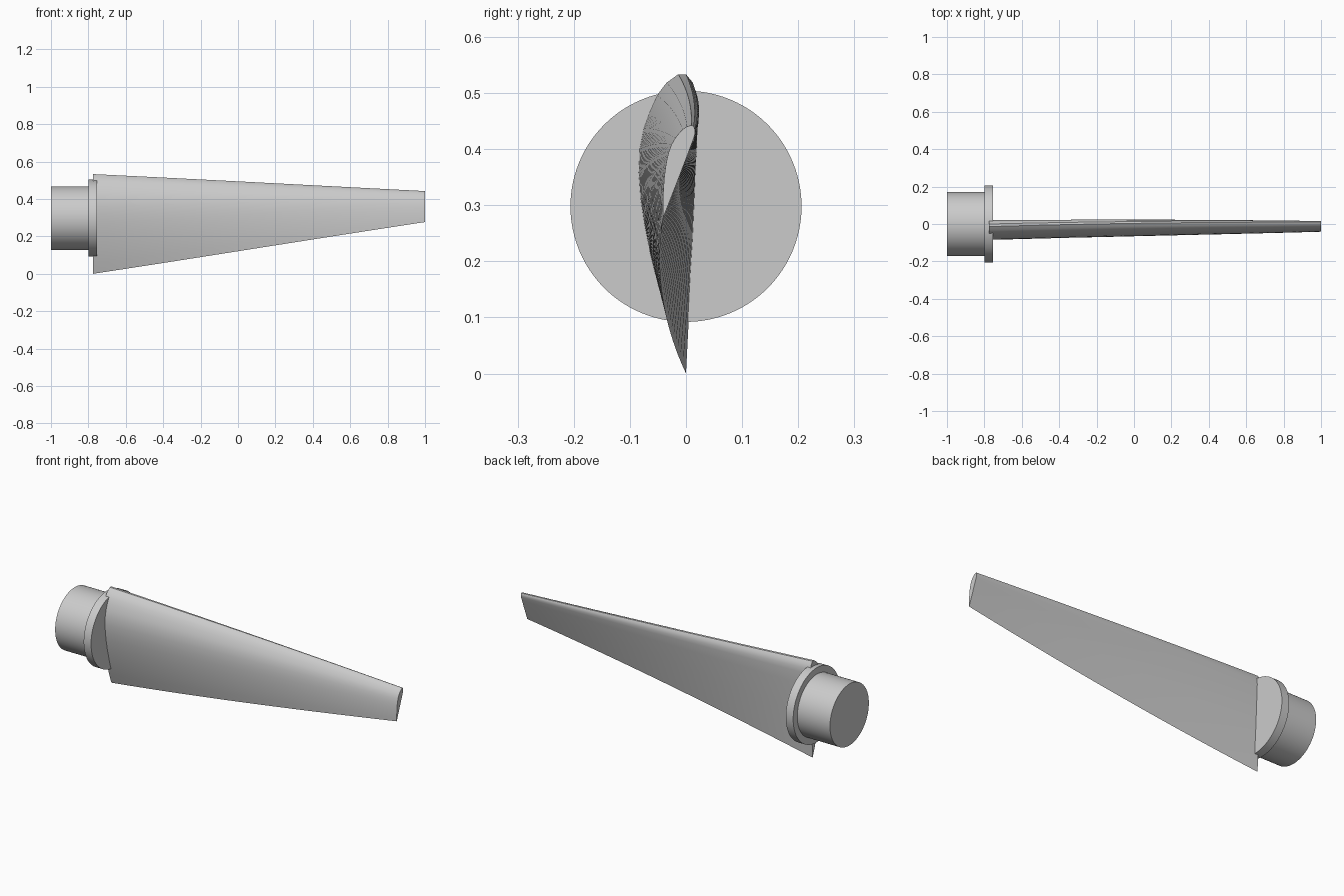
import bpy, bmesh, math
from mathutils import Matrix, Vector

old = bpy.data.objects.get("Cube")
if old:
    bpy.data.objects.remove(old, do_unlink=True)

grey = bpy.data.materials.new("light_grey")
grey.use_nodes = True
grey.diffuse_color = (0.6, 0.6, 0.6, 1)
grey.node_tree.nodes["Principled BSDF"].inputs["Base Color"].default_value = grey.diffuse_color


def finish(name, bm):
    bmesh.ops.recalc_face_normals(bm, faces=bm.faces)
    mesh = bpy.data.meshes.new(name)
    bm.to_mesh(mesh)
    bm.free()
    mesh.materials.append(grey)
    obj = bpy.data.objects.new(name, mesh)
    bpy.context.collection.objects.link(obj)
    bpy.ops.object.select_all(action='DESELECT')
    obj.select_set(True)
    bpy.context.view_layer.objects.active = obj
    bpy.ops.object.shade_smooth_by_angle(angle=math.radians(35))


def disc(name, x0, x1, radius, z):
    bm = bmesh.new()
    place = Matrix.Translation(((x0 + x1) / 2, 0, z)) @ Matrix.Rotation(math.pi / 2, 4, 'Y')
    bmesh.ops.create_cone(bm, cap_ends=True, segments=96, radius1=radius,
                          radius2=radius, depth=x1 - x0, matrix=place)
    finish(name, bm)


# Root shaft and its collar
disc("root_shaft", -1, -0.8, 0.17, 0.298)
disc("root_collar", -0.8, -0.755, 0.206, 0.298)

# Aerofoil section: (distance along chord, height), curved side then flat side
curved = [(1, 0), (.9, .035), (.8, .067), (.7, .095), (.6, .12), (.5, .14), (.42, .152),
          (.33, .159), (.25, .156), (.18, .142), (.12, .12), (.07, .097), (.028, .065), (0, .026)]
flat = [(0, 0), (.028, -.023), (.07, -.037), (.12, -.041), (.25, -.036), (.55, -.023)]
section = curved + flat

# Tapered blade, twisted about its quarter-chord line
bm = bmesh.new()
STEPS = 24
rings = []
for i in range(STEPS + 1):
    s = i / STEPS
    chord = 0.533 + (0.173 - 0.533) * s
    twist = Matrix.Rotation(math.radians(-18.4 * s), 3, 'X')
    axis = Vector((-0.775 + 1.775 * s, 0, 0.4))
    rings.append([bm.verts.new(axis + twist @ Vector((0, -h * chord, (0.25 - c) * chord)))
                  for c, h in section])
for a, b in zip(rings, rings[1:]):
    for j in range(len(section)):
        k = (j + 1) % len(section)
        bm.faces.new((a[j], a[k], b[k], b[j]))
bm.faces.new(rings[0])
bm.faces.new(rings[-1])
finish("blade", bm)
